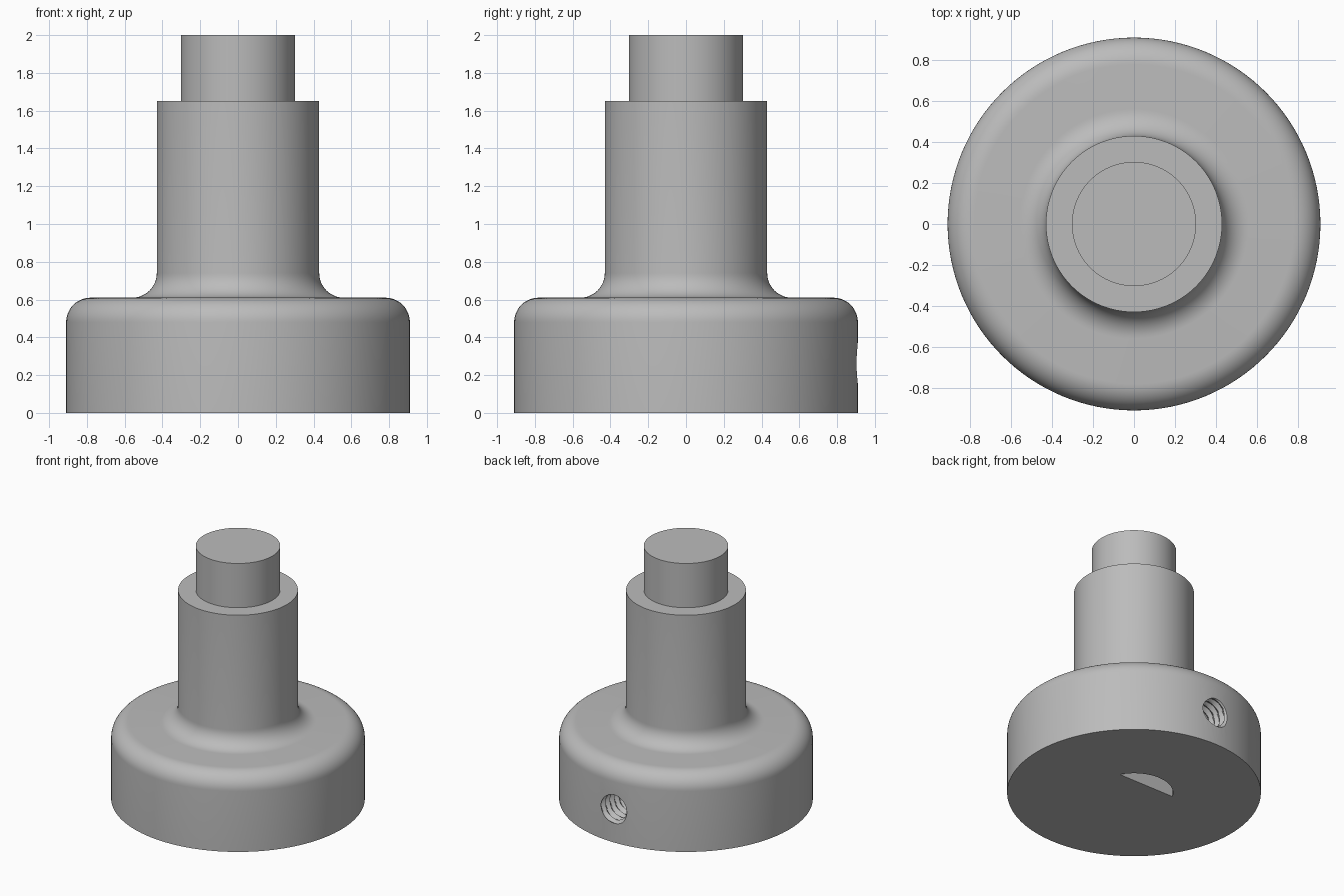
import bpy, bmesh
from math import sin, cos, pi, asin, tau
from mathutils import Vector, Matrix

default = bpy.data.objects.get("Cube")
if default:
    bpy.data.objects.remove(default, do_unlink=True)

# Single flat metal colour
metal = bpy.data.materials.new("grey_metal")
metal.use_nodes = True
GREY = (0.5, 0.5, 0.5, 1)
metal.diffuse_color = GREY
metal.node_tree.nodes["Principled BSDF"].inputs["Base Color"].default_value = GREY


def make_object(name, bm):
    bmesh.ops.recalc_face_normals(bm, faces=bm.faces)
    mesh = bpy.data.meshes.new(name)
    bm.to_mesh(mesh)
    bm.free()
    mesh.materials.append(metal)
    obj = bpy.data.objects.new(name, mesh)
    bpy.context.collection.objects.link(obj)
    return obj


def arc(cx, cz, r, start, end, steps=12):
    return [(cx + r * cos(start + (end - start) * i / steps),
             cz + r * sin(start + (end - start) * i / steps)) for i in range(steps + 1)]


def lathe(name, profile, steps=128):
    bm = bmesh.new()
    verts = [bm.verts.new((r, 0, z)) for r, z in profile]
    edges = [bm.edges.new(pair) for pair in zip(verts, verts[1:])]
    bmesh.ops.spin(bm, geom=verts + edges, cent=(0, 0, 0), axis=(0, 0, 1),
                   angle=tau, steps=steps, use_duplicate=False)
    bmesh.ops.remove_doubles(bm, verts=bm.verts, dist=1e-4)
    return make_object(name, bm)


def d_bore(name, radius, flat, depth):
    # D-shaped prism with the flat toward the front
    a = asin(flat / radius)
    bm = bmesh.new()
    face = bm.faces.new([bm.verts.new((x, y, -0.1))
                         for x, y in arc(0, 0, radius, -a, pi + a, 72)])
    top = bmesh.ops.extrude_face_region(bm, geom=[face], use_keep_orig=True)["geom"]
    bmesh.ops.translate(bm, vec=(0, 0, depth + 0.1),
                        verts=[v for v in top if isinstance(v, bmesh.types.BMVert)])
    return make_object(name, bm)


def thread(name, minor, major, pitch, start, end, height, sides=48, rows=6):
    # Rod along y whose radius follows a helical V groove
    bm = bmesh.new()
    count = round((end - start) / pitch * rows)
    rings = []
    for j in range(count + 1):
        ring = []
        for i in range(sides):
            phase = (j / rows + i / sides) % 1
            r = minor + (major - minor) * (1 - abs(2 * phase - 1))
            t = tau * i / sides
            ring.append(bm.verts.new((r * cos(t), start + pitch * j / rows,
                                      height + r * sin(t))))
        rings.append(ring)
    for low, high in zip(rings, rings[1:]):
        for i in range(sides):
            k = (i + 1) % sides
            bm.faces.new((low[i], low[k], high[k], high[i]))
    bm.faces.new(rings[0])
    bm.faces.new(rings[-1])
    bmesh.ops.triangulate(bm, faces=bm.faces)
    return make_object(name, bm)


# Stepped turned body: rounded flange, filleted stem, narrow tip
profile = [(0, 0), (0.91, 0)]
profile += arc(0.78, 0.48, 0.13, 0, pi / 2)
profile += arc(0.56, 0.74, 0.13, -pi / 2, -pi)
profile += [(0.43, 1.65), (0.303, 1.65), (0.303, 2), (0, 2)]
body = lathe("knob_body", profile)

# Shaft bore and threaded set-screw hole
cutters = [d_bore("shaft_bore_cutter", 0.28, -0.135, 0.75),
           thread("set_screw_cutter", 0.1, 0.125, 0.055, 0.2, 1.0, 0.27)]

bpy.ops.object.select_all(action='DESELECT')
bpy.context.view_layer.objects.active = body
body.select_set(True)
for cutter in cutters:
    cutter.hide_render = True
    cut = body.modifiers.new(cutter.name, 'BOOLEAN')
    cut.operation = 'DIFFERENCE'
    cut.solver = 'EXACT'
    cut.object = cutter
    bpy.ops.object.modifier_apply(modifier=cut.name)
    bpy.data.objects.remove(cutter, do_unlink=True)

bpy.ops.object.shade_smooth_by_angle(angle=pi / 6)
